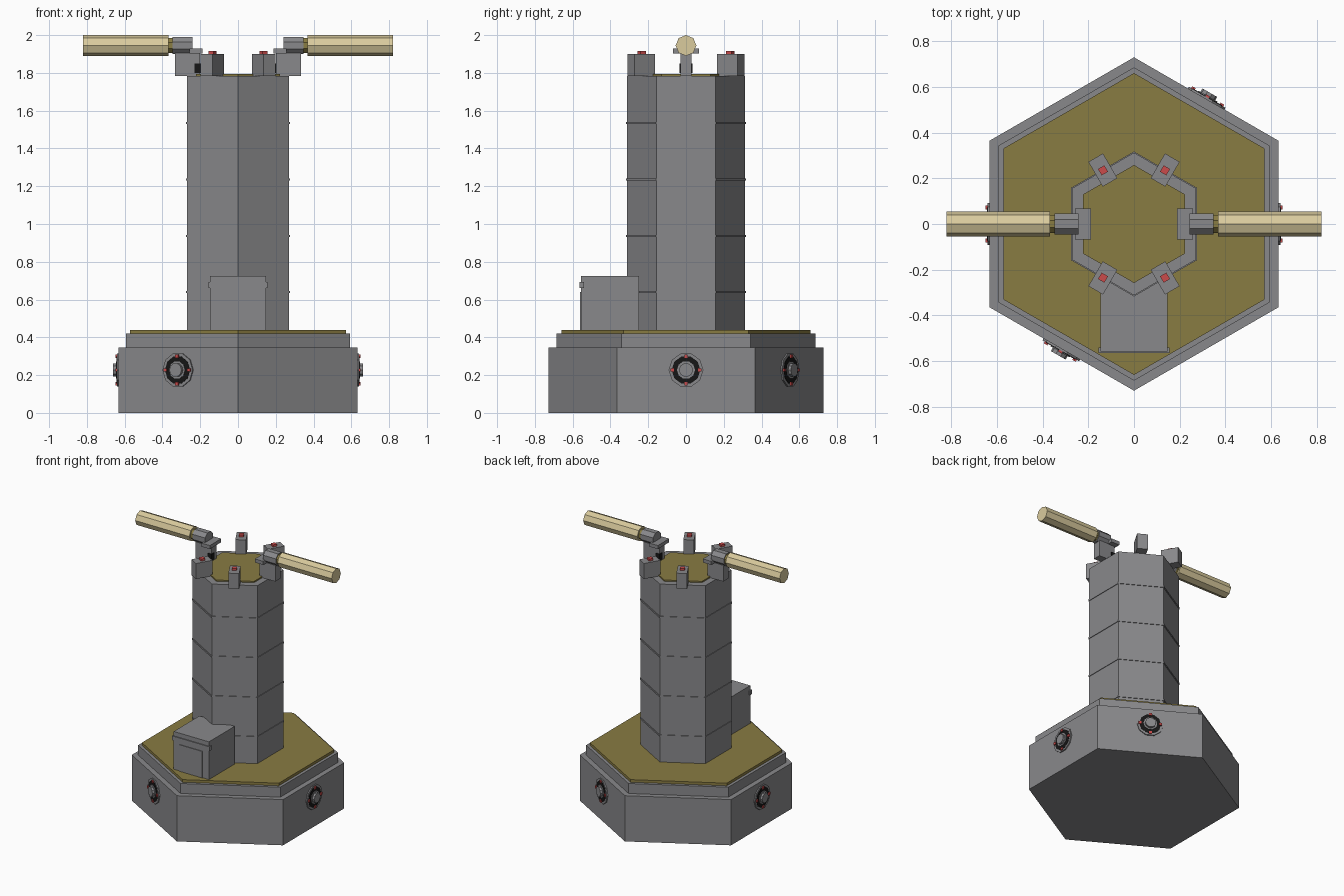
import bpy, bmesh, math
from mathutils import Matrix, Vector

if "Cube" in bpy.data.objects:
    bpy.data.objects.remove(bpy.data.objects["Cube"])


def material(name, rgb):
    m = bpy.data.materials.new(name)
    m.diffuse_color = (*rgb, 1)
    m.use_nodes = True
    m.node_tree.nodes["Principled BSDF"].inputs["Base Color"].default_value = m.diffuse_color
    return m


GREY = material("stone_grey", (0.25, 0.25, 0.26))
GOLD = material("olive_gold", (0.25, 0.20, 0.055))
TAN = material("pale_tan", (0.70, 0.60, 0.34))
RED = material("signal_red", (0.60, 0.07, 0.07))
BLACK = material("black", (0.008, 0.008, 0.008))


def finish(name, bm, mat, matrix):
    bmesh.ops.recalc_face_normals(bm, faces=bm.faces)
    bm.transform(matrix)
    me = bpy.data.meshes.new(name)
    bm.to_mesh(me)
    bm.free()
    me.materials.append(mat)
    ob = bpy.data.objects.new(name, me)
    bpy.context.collection.objects.link(ob)
    return ob


def prism(name, n, rings, mat, matrix=Matrix(), phase=90):
    """Closed n-sided solid through (radius, height) rings along local z."""
    bm = bmesh.new()
    loops = []
    for r, z in rings:
        loops.append([bm.verts.new((r * math.cos(math.radians(phase) + math.tau * i / n),
                                    r * math.sin(math.radians(phase) + math.tau * i / n), z))
                      for i in range(n)])
    for a, b in zip(loops, loops[1:]):
        for i in range(n):
            j = (i + 1) % n
            bm.faces.new((a[i], a[j], b[j], b[i]))
    bm.faces.new(loops[0])
    bm.faces.new(loops[-1])
    return finish(name, bm, mat, matrix)


def box(name, x, y, z, mat, matrix=Matrix()):
    """Box from (min, max) ranges."""
    bm = bmesh.new()
    bmesh.ops.create_cube(bm, size=1)
    for v in bm.verts:
        v.co = Vector((x[v.co.x > 0], y[v.co.y > 0], z[v.co.z > 0]))
    return finish(name, bm, mat, matrix)


def turn(deg):
    return Matrix.Rotation(math.radians(deg), 4, 'Z')


def outward(deg, z):
    """Local z points radially outward at the given heading and height."""
    return turn(deg) @ Matrix.Translation((0, 0, z)) @ Matrix.Rotation(math.pi / 2, 4, 'Y')


# Stepped hexagonal base
prism("base", 6, [(0.729, 0), (0.729, 0.345)], GREY)
prism("base_step", 6, [(0.685, 0.345), (0.685, 0.42)], GREY)
prism("base_deck", 6, [(0.66, 0.42), (0.66, 0.44)], GOLD)

# Tower with thin bands and a deck on top
prism("tower", 6, [(0.312, 0.44), (0.312, 1.783)], GREY)
for i, z in enumerate((0.64, 0.937, 1.236, 1.535)):
    prism(f"tower_band_{i}", 6, [(0.317, z - 0.006), (0.317, z + 0.006)], GREY)
prism("tower_deck", 6, [(0.258, 1.775), (0.258, 1.793)], GOLD)

# Entrance porch with lintel and door
box("porch", (-0.147, 0.147), (-0.557, -0.25), (0.44, 0.725), GREY)
box("porch_lintel", (-0.156, 0.156), (-0.564, -0.54), (0.66, 0.692), GREY)
box("porch_door", (-0.095, 0.095), (-0.562, -0.55), (0.44, 0.64), GREY)

# Battlements with red lamps on the four diagonal faces
for a in (60, 120, 240, 300):
    box(f"battlement_{a}", (0.21, 0.335), (-0.037, 0.037), (1.783, 1.9), GREY, turn(a))
    box(f"lamp_{a}", (0.255, 0.287), (-0.016, 0.016), (1.9, 1.915), RED, turn(a))

# Guns on both sides
for side, a in (("right", 0), ("left", 180)):
    m = outward(a, 1.945)
    box(f"gun_post_{side}", (0.2, 0.333), (-0.03, 0.03), (1.783, 1.905), GREY, turn(a))
    box(f"gun_plate_{side}", (0.188, 0.258), (-0.068, 0.068), (1.903, 1.93), GREY, turn(a))
    box(f"post_slot_{side}", (0.196, 0.23), (0.0, 0.034), (1.80, 1.85), BLACK, turn(a))
    prism(f"gun_breech_{side}", 8, [(0.05, 0.242), (0.05, 0.348)], GREY, m, 22.5)
    prism(f"gun_collar_{side}", 8, [(0.042, 0.348), (0.042, 0.37)], GOLD, m, 22.5)
    prism(f"gun_barrel_{side}", 8, [(0.055, 0.368), (0.055, 0.82)], TAN, m, 0)

# Round vents on four of the base faces
for a in (0, 60, 180, 240):
    m = outward(a, 0.227)
    prism(f"vent_rim_{a}", 10, [(0.092, 0.625), (0.092, 0.640)], GREY, m)
    prism(f"vent_dark_{a}", 10, [(0.076, 0.635), (0.076, 0.642)], BLACK, m)
    prism(f"vent_hub_{a}", 10, [(0.048, 0.64), (0.048, 0.646), (0.037, 0.646), (0.037, 0.663)],
          GREY, m)
    for k in range(4):
        s = m @ turn(90 * k)
        box(f"vent_bolt_{a}_{k}", (0.063, 0.081), (-0.009, 0.009), (0.638, 0.649), RED, s)
